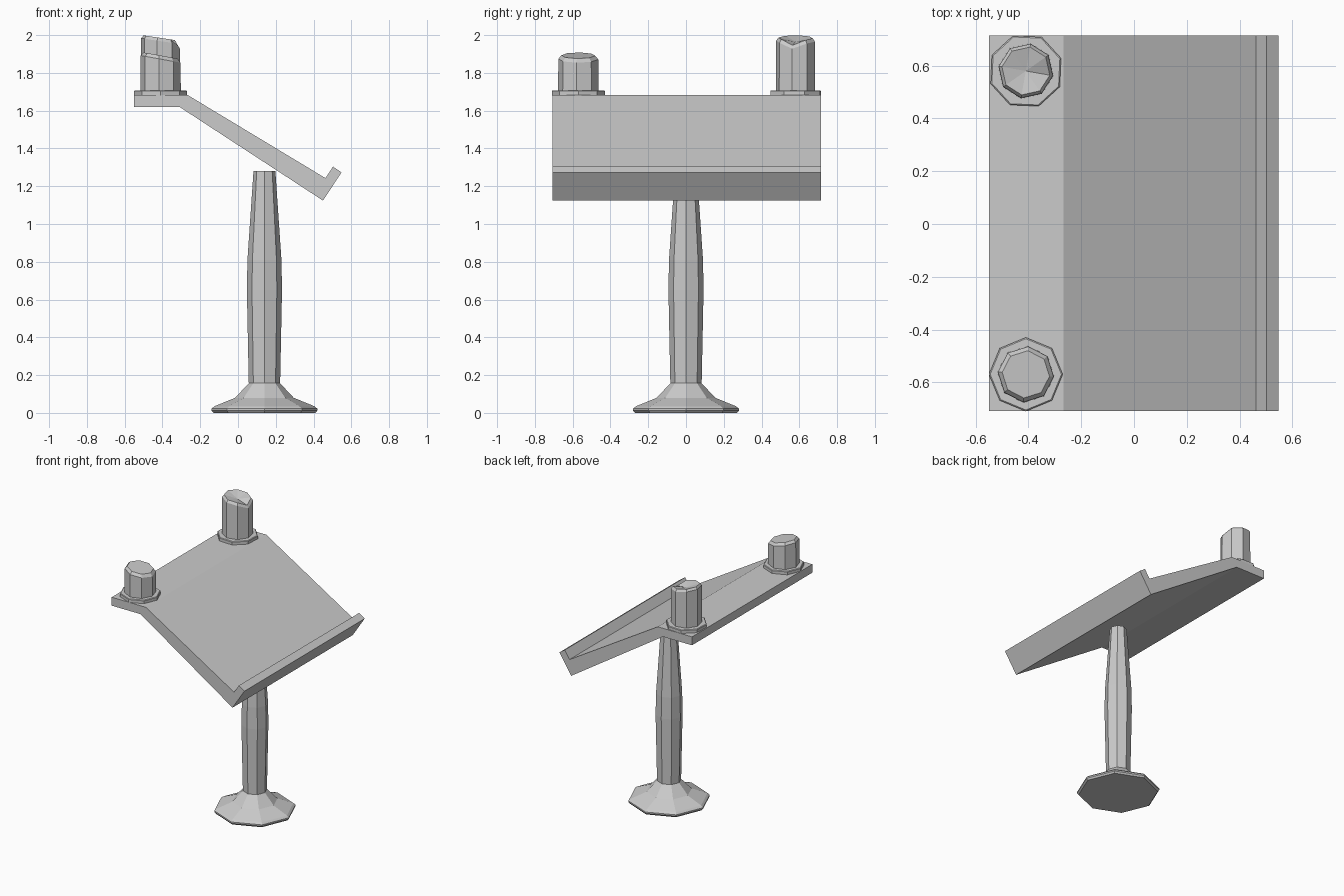
import bpy, bmesh
from math import sin, cos, pi, radians

if "Cube" in bpy.data.objects:
    bpy.data.objects.remove(bpy.data.objects["Cube"])


def finish(name, bm):
    bmesh.ops.recalc_face_normals(bm, faces=bm.faces[:])
    mesh = bpy.data.meshes.new(name)
    bm.to_mesh(mesh)
    bm.free()
    obj = bpy.data.objects.new(name, mesh)
    bpy.context.collection.objects.link(obj)
    return obj


def turned(name, x, y, profile, turn=0.0, sides=8, slope=0.0, dips=None, centre=None):
    """Stack octagon rings (radius, z, tilt share, x offset); optional fan top with its own rim dips."""
    bm = bmesh.new()
    rings = []
    for r, z, tilt in profile:
        ring = []
        for i in range(sides):
            a = 2 * pi * i / sides + radians(turn)
            dx, dy = r * cos(a), r * sin(a)
            dip = dips.get(i, 0) if dips else 0
            ring.append(bm.verts.new((x + dx, y + dy, z + tilt * (slope * dx + dip))))
        rings.append(ring)
    for lo, hi in zip(rings, rings[1:]):
        for i in range(sides):
            j = (i + 1) % sides
            bm.faces.new((lo[i], lo[j], hi[j], hi[i]))
    bm.faces.new(rings[0])
    top = rings[-1]
    if centre is None:
        bm.faces.new(top)
    else:
        c = bm.verts.new((x, y, centre))
        for i in range(sides):
            bm.faces.new((top[i], top[(i + 1) % sides], c))
    return finish(name, bm)


# Sloping desk board with flat back shelf and front lip
outline = [(-0.55, 1.62), (-0.31, 1.62), (0.45, 1.124), (0.548, 1.273),
           (0.503, 1.304), (0.463, 1.243), (-0.267, 1.683), (-0.55, 1.683)]
bm = bmesh.new()
face = bm.faces.new([bm.verts.new((x, -0.708, z)) for x, z in outline])
ext = bmesh.ops.extrude_face_region(bm, geom=[face])
bmesh.ops.translate(bm, vec=(0, 1.423, 0),
                    verts=[v for v in ext["geom"] if isinstance(v, bmesh.types.BMVert)])
finish("desk_board", bm)

# Pedestal with flared foot
turned("pedestal", 0.14, 0, [(0.27, 0, 0), (0.28, 0.012, 0), (0.28, 0.022, 0), (0.265, 0.035, 0),
                             (0.155, 0.08, 0), (0.083, 0.157, 0), (0.093, 0.65, 0),
                             (0.09, 0.81, 0), (0.058, 1.28, 0)])

# Candle dishes
turned("short_candle_dish", -0.41, -0.57, [(0.14, 1.68, 0), (0.14, 1.704, 0), (0.135, 1.708, 0)])
turned("tall_candle_dish", -0.41, 0.58, [(0.142, 1.68, 0), (0.142, 1.704, 0), (0.137, 1.708, 0)], turn=20)

# Short candle with a tilted top
turned("short_candle", -0.41, -0.57,
       [(0.108, 1.69, 0), (0.106, 1.873, 1), (0.09, 1.892, 1)], turn=-5, slope=-0.18)

# Tall candle with a burnt notch towards the reader
turned("tall_candle", -0.41, 0.58,
       [(0.106, 1.69, 0), (0.104, 1.968, 1), (0.092, 1.985, 1)], turn=-10,
       slope=-0.15, dips={0: -0.025}, centre=1.965)
